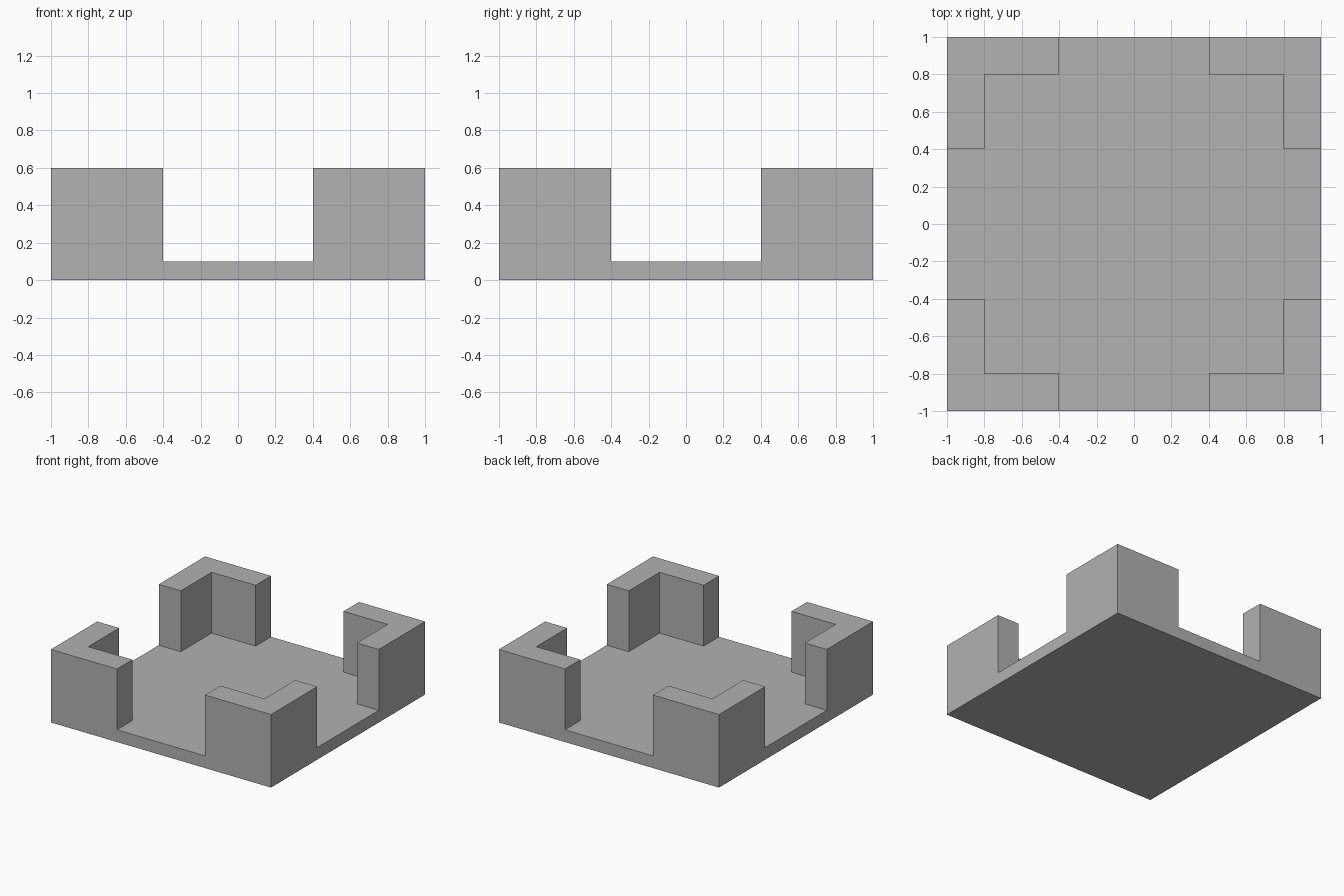
import bpy
import bmesh

default = bpy.data.objects.get("Cube")
if default:
    bpy.data.objects.remove(default, do_unlink=True)

HALF, INNER, GAP = 1.0, 0.8, 0.4    # outer edge, wall inside, half gap between corners
BASE, TOP = 0.1, 0.6                # heights of base plate and corner walls

# One flat grey
grey = bpy.data.materials.new("grey")
grey.use_nodes = True
colour = (0.445, 0.445, 0.445, 1)
grey.diffuse_color = colour
grey.node_tree.nodes["Principled BSDF"].inputs["Base Color"].default_value = colour


def raise_faces(bm, faces, height):
    """Extrude faces straight up and return the new top faces."""
    out = bmesh.ops.extrude_face_region(bm, geom=faces)["geom"]
    verts = [g for g in out if isinstance(g, bmesh.types.BMVert)]
    bmesh.ops.translate(bm, verts=verts, vec=(0, 0, height))
    return [g for g in out if isinstance(g, bmesh.types.BMFace)]


# Footprint divided along the wall lines
bm = bmesh.new()
lines = [-HALF, -INNER, -GAP, GAP, INNER, HALF]
grid = [[bm.verts.new((x, y, 0)) for y in lines] for x in lines]
cells = range(len(lines) - 1)
footprint = [bm.faces.new((grid[i][j], grid[i + 1][j], grid[i + 1][j + 1], grid[i][j + 1]))
             for i in cells for j in cells]

# Base plate, keeping a closed underside
plate_top = raise_faces(bm, footprint, BASE)
underside = [bm.verts.new((x, y, 0)) for x, y in
             ((-HALF, -HALF), (-HALF, HALF), (HALF, HALF), (HALF, -HALF))]
if not any(f.is_valid and abs(f.calc_center_median().z) < 1e-5 for f in bm.faces):
    bm.faces.new(underside)
else:
    bmesh.ops.delete(bm, geom=underside, context='VERTS')


# L-shaped corner walls
def in_corner_wall(face):
    c = face.calc_center_median()
    x, y = abs(c.x), abs(c.y)
    return min(x, y) > GAP and max(x, y) > INNER


raise_faces(bm, [f for f in plate_top if in_corner_wall(f)], TOP - BASE)

# Merge coplanar cells into clean faces
bmesh.ops.remove_doubles(bm, verts=bm.verts, dist=1e-4)
bmesh.ops.recalc_face_normals(bm, faces=bm.faces)
bmesh.ops.dissolve_limit(bm, angle_limit=0.01, verts=bm.verts, edges=bm.edges)

mesh = bpy.data.meshes.new("corner_tray")
bm.to_mesh(mesh)
bm.free()
mesh.materials.append(grey)
tray = bpy.data.objects.new("corner_tray", mesh)
bpy.context.collection.objects.link(tray)
